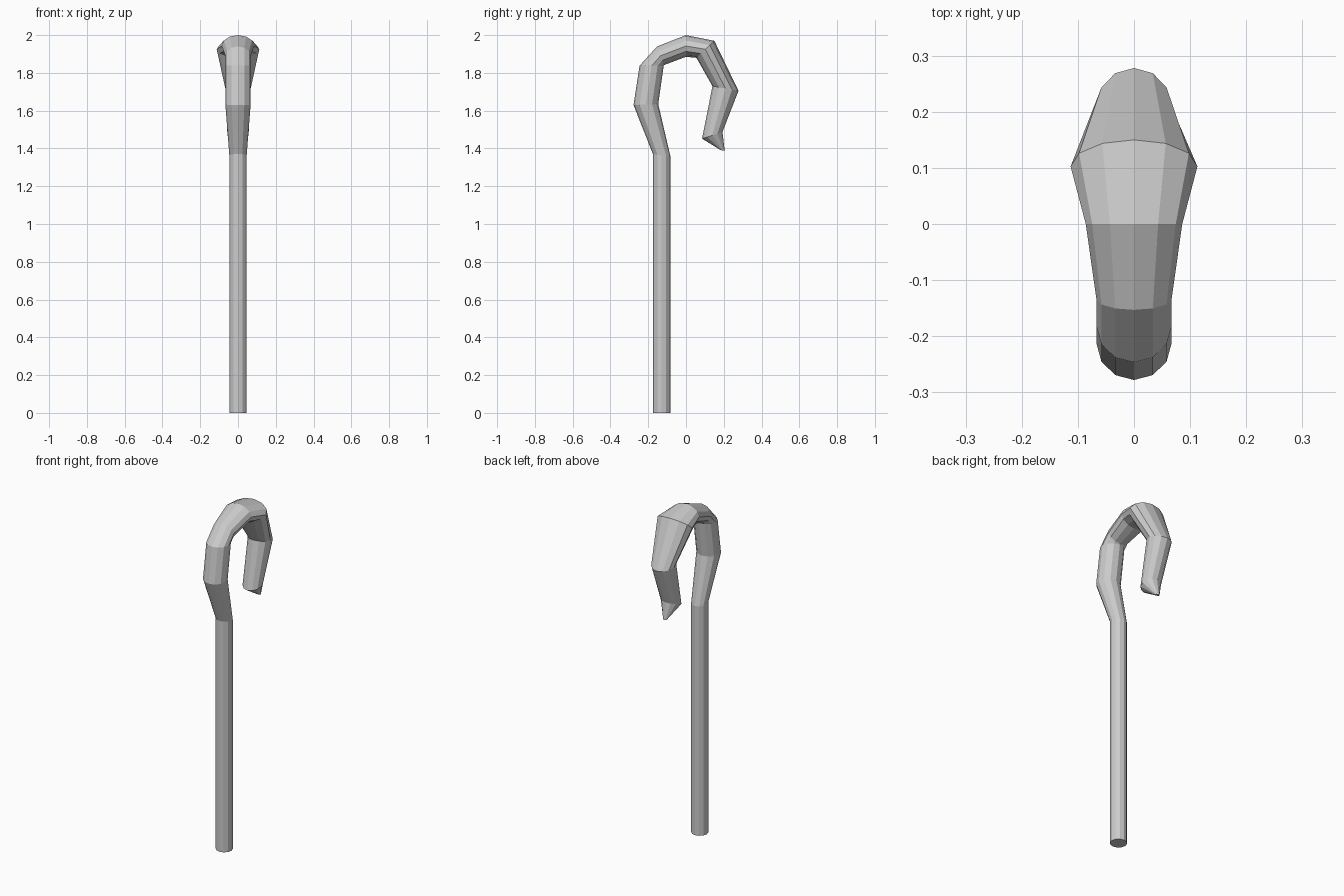
import bpy, bmesh, math
from mathutils import Vector

if "Cube" in bpy.data.objects:
    bpy.data.objects.remove(bpy.data.objects["Cube"])

SIDES = 12

# Crook path: outer (y, z), inner (y, z), half width in x
sections = [
    ((-0.175, 0.00), (-0.083, 0.00), 0.046),   # foot
    ((-0.175, 1.37), (-0.083, 1.36), 0.046),   # top of the straight shaft
    ((-0.278, 1.63), (-0.147, 1.635), 0.067),  # bulge out
    ((-0.246, 1.838), (-0.118, 1.838), 0.067),
    ((-0.153, 1.94), (-0.115, 1.842), 0.067),
    ((0.00, 2.00), (0.00, 1.885), 0.086),      # crown
    ((0.15, 1.97), (0.055, 1.88), 0.113),      # widest part
    ((0.278, 1.705), (0.14, 1.73), 0.067),
    ((0.193, 1.487), (0.085, 1.452), 0.056),   # end of the hook
    ((0.205, 1.387), (0.182, 1.392), 0.012),   # tip
]


def add_ring(bm, outer, inner, half_width):
    o, i = Vector((0, *outer)), Vector((0, *inner))
    centre, arm = (o + i) / 2, (o - i) / 2
    ring = []
    for k in range(SIDES):
        a = 2 * math.pi * k / SIDES
        ring.append(bm.verts.new(centre + arm * math.cos(a)
                                 + Vector((half_width * math.sin(a), 0, 0))))
    return ring


# Staff lofted through the sections
bm = bmesh.new()
rings = [add_ring(bm, *s) for s in sections]
for a, b in zip(rings, rings[1:]):
    for k in range(SIDES):
        n = (k + 1) % SIDES
        bm.faces.new((a[k], a[n], b[n], b[k]))
bm.faces.new(rings[0])
bm.faces.new(rings[-1])
bmesh.ops.recalc_face_normals(bm, faces=bm.faces)
mesh = bpy.data.meshes.new("crook_staff")
bm.to_mesh(mesh)
bm.free()
bpy.context.collection.objects.link(bpy.data.objects.new("crook_staff", mesh))
